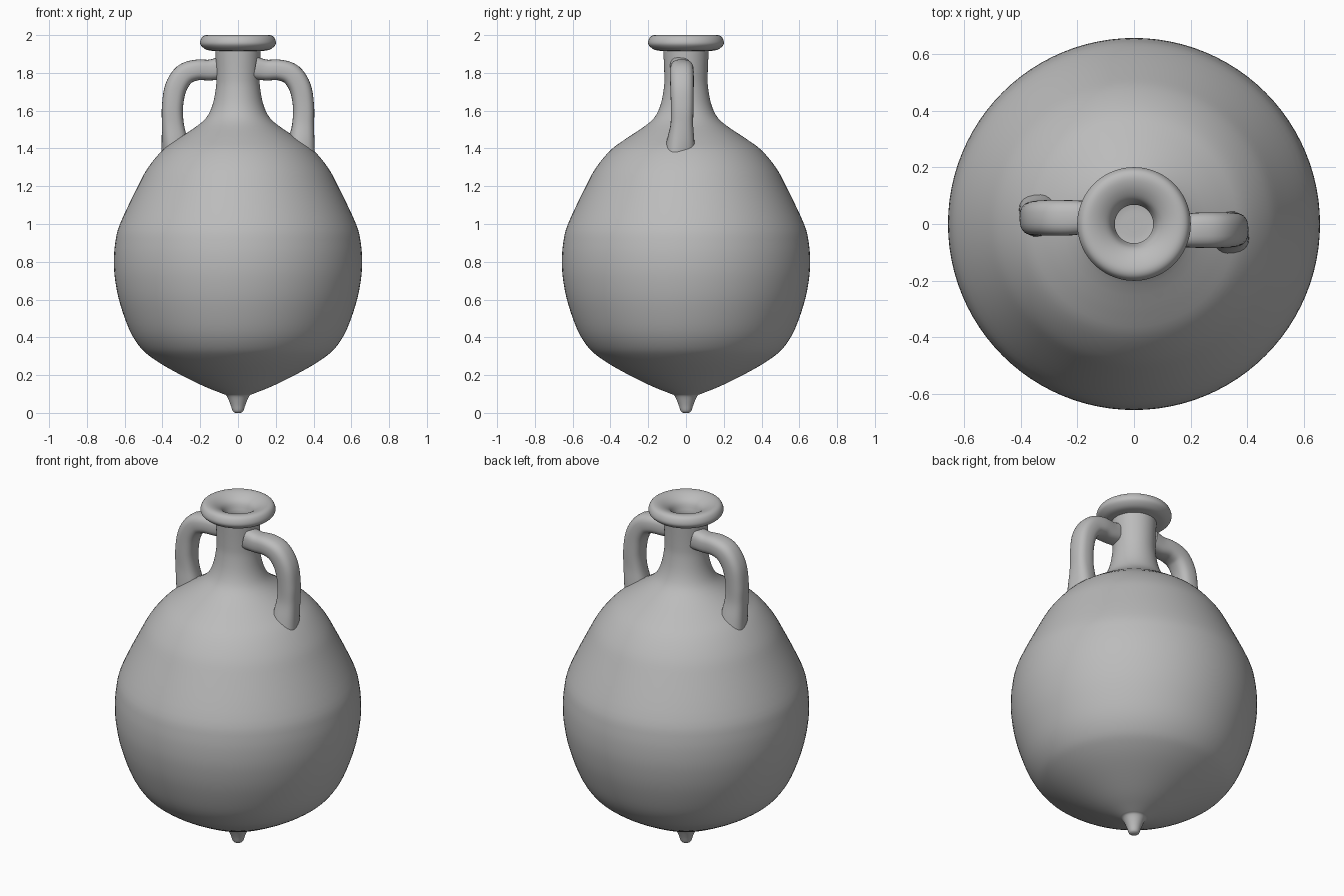
import bpy, bmesh, math
from mathutils import Vector

cube = bpy.data.objects.get("Cube")
if cube:
    bpy.data.objects.remove(cube)

clay = bpy.data.materials.new("grey clay")
clay.use_nodes = True
grey = (0.5, 0.5, 0.5, 1)
clay.diffuse_color = grey
clay.node_tree.nodes["Principled BSDF"].inputs["Base Color"].default_value = grey


def smooth_path(points, steps):
    """Catmull-Rom curve through points of any dimension."""
    pts = [Vector(p) for p in points]
    pts = [pts[0] * 2 - pts[1]] + pts + [pts[-1] * 2 - pts[-2]]
    out = []
    for a, b, c, d in zip(pts, pts[1:], pts[2:], pts[3:]):
        for i in range(steps):
            t = i / steps
            out.append((b * 2 + (c - a) * t + (a * 2 - b * 5 + c * 4 - d) * t**2
                        + (b * 3 - a - c * 3 + d) * t**3) / 2)
    return out + [pts[-2]]


def skin(name, rings):
    """Join rings of points into a closed, smooth-shaded skin."""
    bm = bmesh.new()
    loops = [[bm.verts.new(p) for p in ring] for ring in rings]
    n = len(loops[0])
    for lower, upper in zip(loops, loops[1:]):
        for i in range(n):
            j = (i + 1) % n
            bm.faces.new((lower[i], lower[j], upper[j], upper[i]))
    bm.faces.new(loops[0][::-1])
    bm.faces.new(loops[-1])
    bmesh.ops.recalc_face_normals(bm, faces=bm.faces)
    mesh = bpy.data.meshes.new(name)
    bm.to_mesh(mesh)
    bm.free()
    mesh.materials.append(clay)
    obj = bpy.data.objects.new(name, mesh)
    bpy.context.collection.objects.link(obj)
    bpy.ops.object.select_all(action='DESELECT')
    obj.select_set(True)
    bpy.context.view_layer.objects.active = obj
    bpy.ops.object.shade_smooth_by_angle(angle=math.radians(50))
    return obj


def circle(r, z, n=96):
    return [(r * math.cos(math.tau * i / n), r * math.sin(math.tau * i / n), z)
            for i in range(n)]


# Vessel profile pieces, joined at sharp corners: foot, belly and neck, lip, inside
foot = [(0.015, 0), (0.028, 0.01), (0.04, 0.045), (0.06, 0.09), (0.078, 0.1)]
belly = [(0.078, 0.1), (0.2, 0.15), (0.36, 0.232), (0.46, 0.295), (0.52, 0.35),
         (0.575, 0.44), (0.625, 0.58), (0.65, 0.7), (0.657, 0.8), (0.65, 0.9),
         (0.625, 1.0), (0.53, 1.2), (0.475, 1.3), (0.4, 1.39), (0.32, 1.45),
         (0.19, 1.54), (0.14, 1.615), (0.117, 1.72), (0.115, 1.8), (0.12, 1.915)]
lip = [(0.12, 1.915), (0.165, 1.922), (0.195, 1.944), (0.2, 1.966), (0.187, 1.992),
       (0.16, 2.0), (0.12, 1.988), (0.085, 1.96), (0.068, 1.91)]
inside = [(0.068, 1.91), (0.075, 1.75), (0.12, 1.58), (0.36, 1.36), (0.57, 1.05),
          (0.61, 0.8), (0.54, 0.46), (0.34, 0.28), (0.1, 0.19), (0.01, 0.18)]
profile = []
for piece in (foot, belly, lip, inside):
    profile += smooth_path(piece, 4)[:-1]
profile.append(Vector(inside[-1]))
skin("jar_body", [circle(r, z) for r, z in profile])

# Handle path: x, y, z, half thickness, half width
path = [(0.09, -0.03, 1.825, 0.06, 0.055), (0.15, -0.025, 1.815, 0.055, 0.056),
        (0.22, -0.022, 1.815, 0.055, 0.062), (0.285, -0.022, 1.79, 0.058, 0.063),
        (0.33, -0.021, 1.72, 0.058, 0.062), (0.347, -0.02, 1.62, 0.056, 0.06),
        (0.345, -0.022, 1.53, 0.058, 0.06), (0.337, -0.028, 1.45, 0.066, 0.07),
        (0.33, -0.034, 1.385, 0.072, 0.078)]
spine = smooth_path(path, 5)


def rounded(v):
    return math.copysign(abs(v) ** 0.75, v)


rings = []
for i, p in enumerate(spine):
    step = spine[min(i + 1, len(spine) - 1)] - spine[max(i - 1, 0)]
    out = Vector((-step[2], 0, step[0])).normalized()
    twist = 0.35 * max(0, i / len(spine) - 0.7) / 0.3
    ring = []
    for k in range(28):
        a = math.tau * k / 28
        u, v = p[3] * rounded(math.cos(a)), p[4] * rounded(math.sin(a))
        u, v = (u * math.cos(twist) - v * math.sin(twist),
                u * math.sin(twist) + v * math.cos(twist))
        ring.append(Vector((p[0], p[1] + v, p[2])) + out * u)
    rings.append(ring)

# The second handle is the first turned half way round the jar
for name, turn in (("left_handle", 1), ("right_handle", -1)):
    skin(name, [[(p.x * turn, p.y * turn, p.z) for p in ring] for ring in rings])
